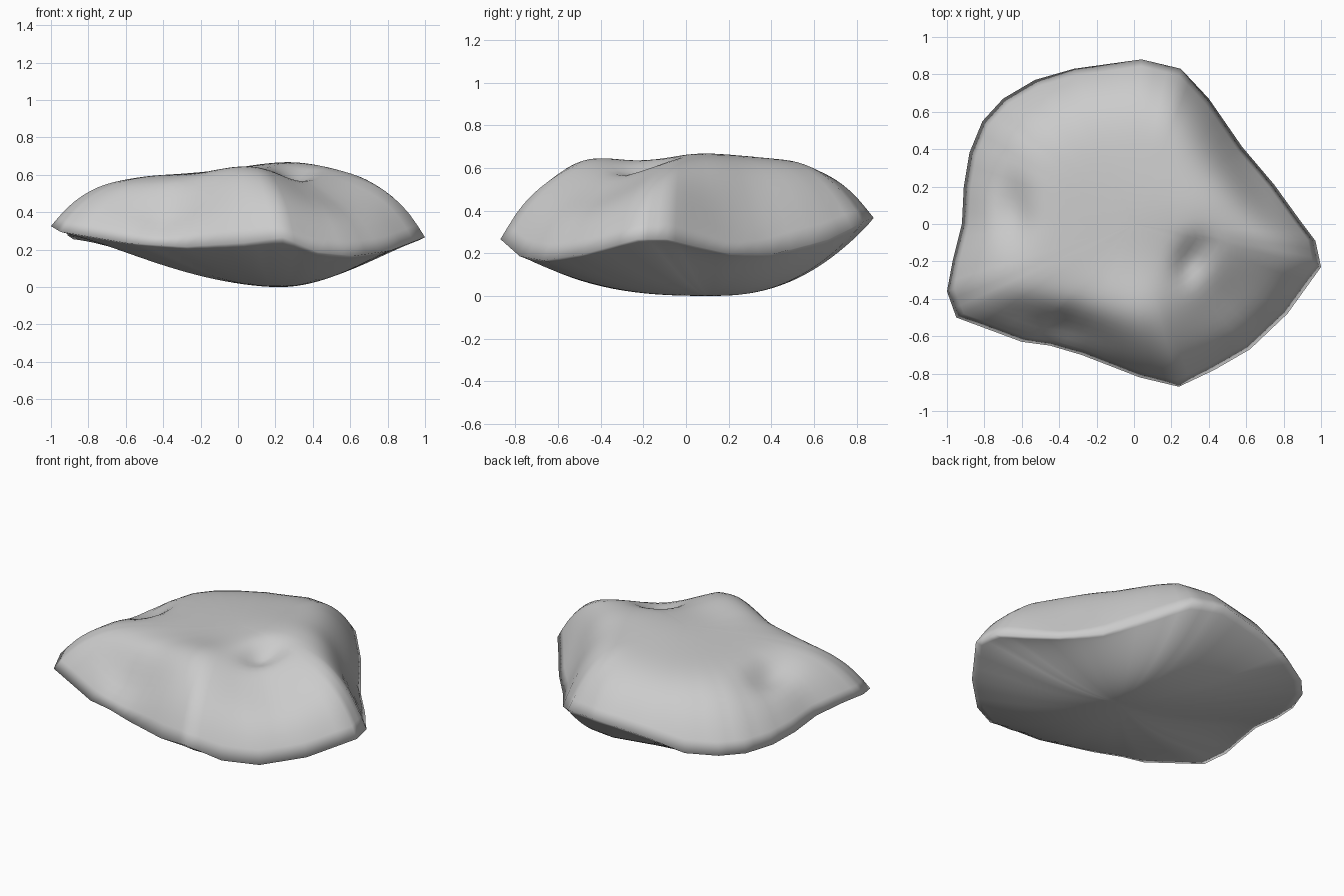
import bpy, bmesh
from math import exp, cos, sin, atan2, radians, sqrt

if "Cube" in bpy.data.objects:
    bpy.data.objects.remove(bpy.data.objects["Cube"])

# Rim of the rock: x, y from the top view, z of the widest line
OUTLINE = [(1.0, -.23, .27), (.97, -.09, .27), (.88, .03, .24), (.75, .21, .20),
           (.58, .41, .20), (.40, .67, .27), (.25, .83, .35), (.04, .88, .37),
           (-.32, .83, .32), (-.53, .77, .26), (-.70, .67, .25), (-.81, .55, .25),
           (-.88, .38, .26), (-.91, .2, .28), (-.92, 0, .31), (-.97, -.2, .33),
           (-1.0, -.36, .33), (-.95, -.5, .30), (-.60, -.63, .24), (-.45, -.65, .23),
           (-.28, -.70, .22), (.03, -.82, .24), (.24, -.87, .27), (.43, -.78, .19),
           (.62, -.67, .17), (.82, -.48, .20)]

# Bumps (+) and hollows (-) in the top: x, y, long radius, short radius, angle, height
RELIEF = [(.31, -.19, .12, .07, 65, -.08),
          (.54, -.42, .36, .24, 40, -.11),
          (.68, .24, .22, .11, -52, -.13),
          (-.65, .08, .17, .09, 95, -.07),
          (-.40, -.57, .25, .10, -14, -.13),
          (.28, .12, .35, .35, 0, .05),
          (.02, -.48, .24, .20, 0, .05),
          (.22, .55, .20, .20, 0, .025),
          (.75, -.10, .20, .20, 0, .02)]
STEPS = 3      # subdivisions of each outline edge
RINGS = 24
BOTTOM = (.22, .12)


def top_height(x, y, t, rim):
    crown = .617 + .03 * x
    relief = 0
    for hx, hy, r1, r2, deg, h in RELIEF:
        c, s = cos(radians(deg)), sin(radians(deg))
        u, v = (x - hx) * c + (y - hy) * s, (y - hy) * c - (x - hx) * s
        relief += h * exp(-(u / r1) ** 2 - (v / r2) ** 2)
    return rim + (crown - rim) * (1 - t ** 5.4) + relief * (1 - t ** 8)


def bottom_height(x, t, a, rim):
    n = 2.2 - .15 * cos(a) - .15 * sin(a) - .35 * cos(2 * a)
    keel = .10 * (sqrt((x - BOTTOM[0]) ** 2 + .02) - .14) * (1 - t ** 4)
    return .004 + (rim - .004) * t ** n + keel


# Refine the outline
rim_points = []
for i, p0 in enumerate(OUTLINE):
    p1 = OUTLINE[(i + 1) % len(OUTLINE)]
    for k in range(STEPS):
        rim_points.append(tuple(a + (b - a) * k / STEPS for a, b in zip(p0, p1)))
count = len(rim_points)

bm = bmesh.new()
rim_verts = [bm.verts.new(p) for p in rim_points]


def shell(centre, height, flip):
    """Rings shrinking from the shared rim to a centre vertex."""
    cx, cy = centre
    mean = sum(p[2] for p in rim_points) / count
    outer = rim_verts
    for r in range(RINGS - 1, -1, -1):
        t = r / RINGS
        if r == 0:
            inner = [bm.verts.new((cx, cy, height(cx, cy, 0, 0, 0, mean)))] * count
        else:
            inner = []
            for px, py, pz in rim_points:
                x, y = cx + (px - cx) * t, cy + (py - cy) * t
                inner.append(bm.verts.new((x, y, height(x, y, t, px, py, pz))))
        for i in range(count):
            j = (i + 1) % count
            face = [outer[i], outer[j], inner[j], inner[i]]
            if r == 0:
                face.pop()
            bm.faces.new(face[::-1] if flip else face)
        outer = inner


# Crown and underside
shell((0, 0), lambda x, y, t, px, py, pz: top_height(x, y, t, pz), False)
shell(BOTTOM, lambda x, y, t, px, py, pz: bottom_height(
    x, t, atan2(py - BOTTOM[1], px - BOTTOM[0]), pz), True)

# Soften the surface, keeping the rim
rim_set = set(rim_verts)
for _ in range(2):
    bmesh.ops.smooth_vert(bm, verts=[v for v in bm.verts if v not in rim_set],
                          factor=.5, use_axis_z=True)

# Stand on the ground
bmesh.ops.recalc_face_normals(bm, faces=bm.faces)
zmin = min(v.co.z for v in bm.verts)
bmesh.ops.translate(bm, verts=bm.verts, vec=(0, 0, -zmin))
mesh = bpy.data.meshes.new("rock")
bm.to_mesh(mesh)
bm.free()
for p in mesh.polygons:
    p.use_smooth = True
rock = bpy.data.objects.new("rock", mesh)
bpy.context.collection.objects.link(rock)
